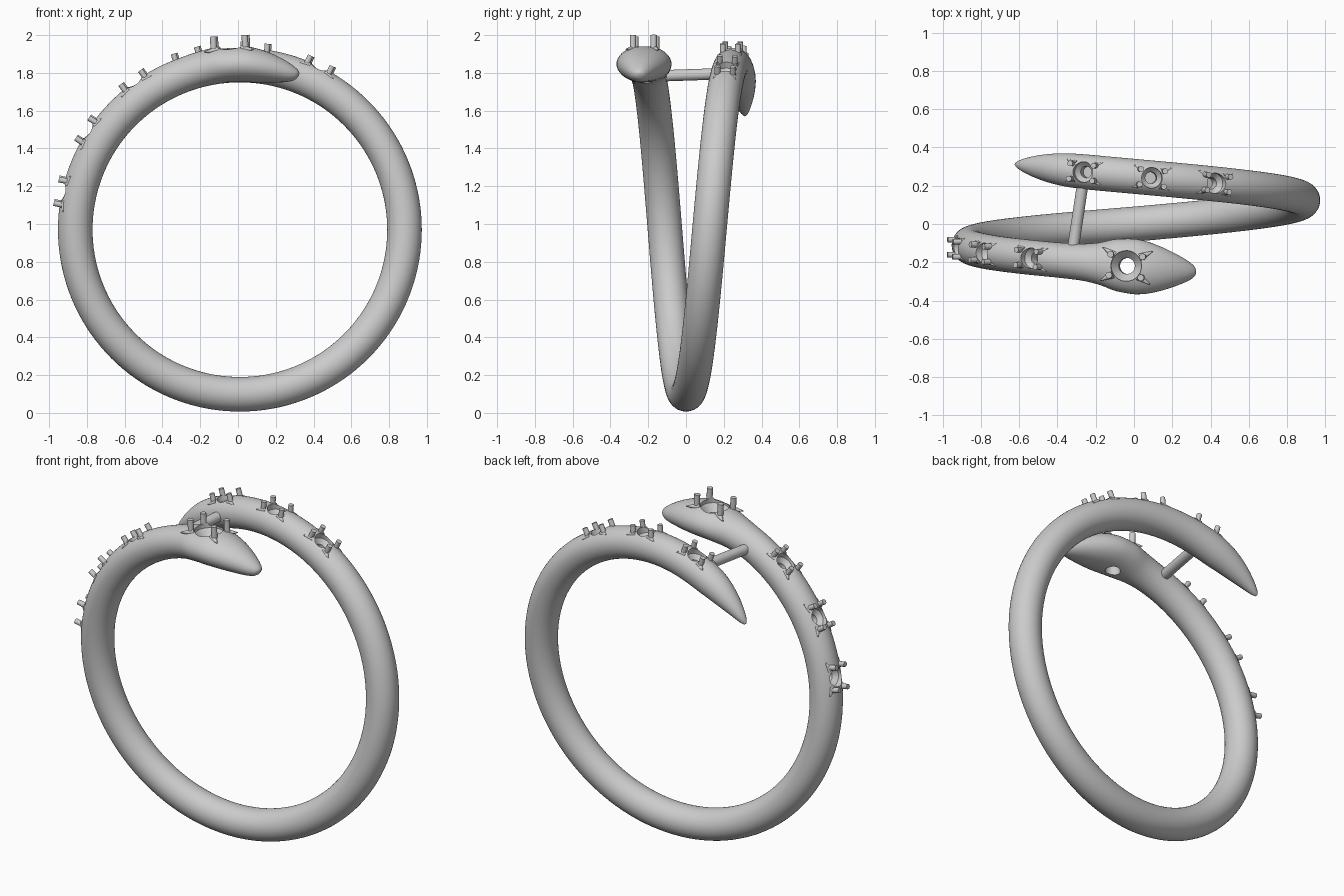
import bpy, bmesh, math
from mathutils import Vector, Matrix

if "Cube" in bpy.data.objects:
    bpy.data.objects.remove(bpy.data.objects["Cube"])

CX, CZ, R, T = 0.01, 0.97, 0.8715, 0.0915   # ring centre, centreline radius, tube radius


def lateral(a):
    a = math.radians(a)
    return a * (0.079 if a > 0 else 0.071)


def place(a, r, off=0.0):
    """Point at angle a (degrees from the bottom), radius r, sideways offset."""
    q = math.radians(a)
    return Vector((CX + r * math.sin(q), lateral(a) + off, CZ - r * math.cos(q)))


# Band stations: angle, outer radius, inner radius, half width
KEYS = [(-200.9, .883, .873, .006), (-200.5, .894, .853, .024), (-199.3, .905, .834, .042),
        (-196.5, .921, .814, .066), (-192, .941, .797, .096), (-186, .962, .784, .128),
        (-180, .974, .780, .145), (-173.5, .974, .780, .137), (-167, .968, .780, .109),
        (-160, .963, .780, .095), (-150, .963, .780, T), (0, .963, .780, T),
        (195, .963, .780, T), (203, .961, .783, .089), (209, .953, .793, .080),
        (215, .935, .810, .064), (221, .911, .834, .040), (224.5, .894, .851, .021),
        (226, .881, .864, .007)]


def slope(i, k):
    if i in (0, len(KEYS) - 1):
        return None
    d0 = (KEYS[i][k] - KEYS[i-1][k]) / (KEYS[i][0] - KEYS[i-1][0])
    d1 = (KEYS[i+1][k] - KEYS[i][k]) / (KEYS[i+1][0] - KEYS[i][0])
    return 0.0 if d0 * d1 <= 0 else 2 * d0 * d1 / (d0 + d1)


def station(i, f, k):
    """Monotone cubic between stations i and i+1."""
    h = KEYS[i+1][0] - KEYS[i][0]
    p, q = KEYS[i][k], KEYS[i+1][k]
    lin = (q - p) / h
    m0, m1 = slope(i, k), slope(i + 1, k)
    m0 = lin if m0 is None else m0
    m1 = lin if m1 is None else m1
    return ((2*f**3 - 3*f*f + 1) * p + (f**3 - 2*f*f + f) * h * m0
            + (3*f*f - 2*f**3) * q + (f**3 - f*f) * h * m1)


def finish(bm, name):
    bmesh.ops.recalc_face_normals(bm, faces=bm.faces)
    me = bpy.data.meshes.new(name)
    bm.to_mesh(me)
    bm.free()
    ob = bpy.data.objects.new(name, me)
    bpy.context.collection.objects.link(ob)
    return ob


def smooth(ob):
    bpy.ops.object.select_all(action='DESELECT')
    ob.select_set(True)
    bpy.context.view_layer.objects.active = ob
    bpy.ops.object.shade_smooth_by_angle(angle=math.radians(35))


def loft(bm, rings):
    n = len(rings[0])
    for r0, r1 in zip(rings, rings[1:]):
        for j in range(n):
            bm.faces.new((r0[j], r0[(j+1) % n], r1[(j+1) % n], r1[j]))
    bm.faces.new(rings[0])
    bm.faces.new(rings[-1])


def rod(bm, p0, p1, r0, r1, seg=14):
    """Cylinder or cone between two points."""
    d = p1 - p0
    m = Matrix.Translation((p0 + p1) / 2) @ d.to_track_quat('Z', 'Y').to_matrix().to_4x4()
    bmesh.ops.create_cone(bm, cap_ends=True, segments=seg, radius1=r0, radius2=r1,
                          depth=d.length, matrix=m)


# Wrapped band with swollen head end and tapered tail end
bm = bmesh.new()
rings, N = [], 40
for i in range(len(KEYS) - 1):
    steps = max(2, round((KEYS[i+1][0] - KEYS[i][0]) / 2.5))
    last = i == len(KEYS) - 2
    for s in range(steps + last):
        f = s / steps
        a = KEYS[i][0] + f * (KEYS[i+1][0] - KEYS[i][0])
        ro, ri, w = (station(i, f, k) for k in (1, 2, 3))
        rings.append([bm.verts.new(place(a, (ro + ri) / 2 + (ro - ri) / 2 * math.cos(t), w * math.sin(t)))
                      for t in (2 * math.pi * j / N for j in range(N))])
loft(bm, rings)
band = finish(bm, "band")

# Settings: angle, lathe profile of the seat (radius, distance from ring centre)
BIG = [(.080, 1.05), (.080, .945), (.042, .905), (.042, .70)]
SMALL = [(.054, 1.03), (.054, .925), (.030, .90), (.030, .85)]
SETTINGS = [(-177, BIG)] + [(a, SMALL) for a in (-144.5, -123, -102, 154, 175, 196.8)]

cut, claws = bmesh.new(), bmesh.new()
for a, prof in SETTINGS:
    q = math.radians(a)
    n = Vector((math.sin(q), 0, -math.cos(q)))
    t = (place(a + 1, R) - place(a - 1, R)).normalized()
    b = n.cross(t)
    c = Vector((CX, lateral(a), CZ))
    at = lambda u, v, h: c + t * u + b * v + n * h
    # stone seat cutter
    loft(cut, [[cut.verts.new(at(r * math.cos(k * math.pi / 16), r * math.sin(k * math.pi / 16), h))
                for k in range(32)] for r, h in prof])
    # four prongs, each with a pointed foot lying on the band
    big = prof is BIG
    pu, pv, base, top, pr = (.084, .055, .90, 1.028, .017) if big else (.064, .040, .90, .993, .015)
    fu, fv, fh = (.132, .088, .950) if big else (.098, .060, .936)
    for su in (-1, 1):
        for sv in (-1, 1):
            rod(claws, at(su*pu, sv*pv, base), at(su*pu, sv*pv, top), pr, pr)
            rod(claws, at(su*pu*.8, sv*pv*.9, fh + .004), at(su*fu, sv*fv, fh), .022, .002)

cutter = finish(cut, "seat_cutter")
cutter.hide_render = True
mod = band.modifiers.new("seats", 'BOOLEAN')
mod.operation, mod.solver, mod.object = 'DIFFERENCE', 'EXACT', cutter
bpy.context.view_layer.objects.active = band
bpy.ops.object.modifier_apply(modifier="seats")
bpy.data.objects.remove(cutter)
smooth(band)
smooth(finish(claws, "prongs"))

# Bar joining the two ends
bm = bmesh.new()
rod(bm, Vector((-.325, -.17, 1.783)), Vector((-.265, .23, 1.797)), .03, .03, 24)
smooth(finish(bm, "joining_bar"))
